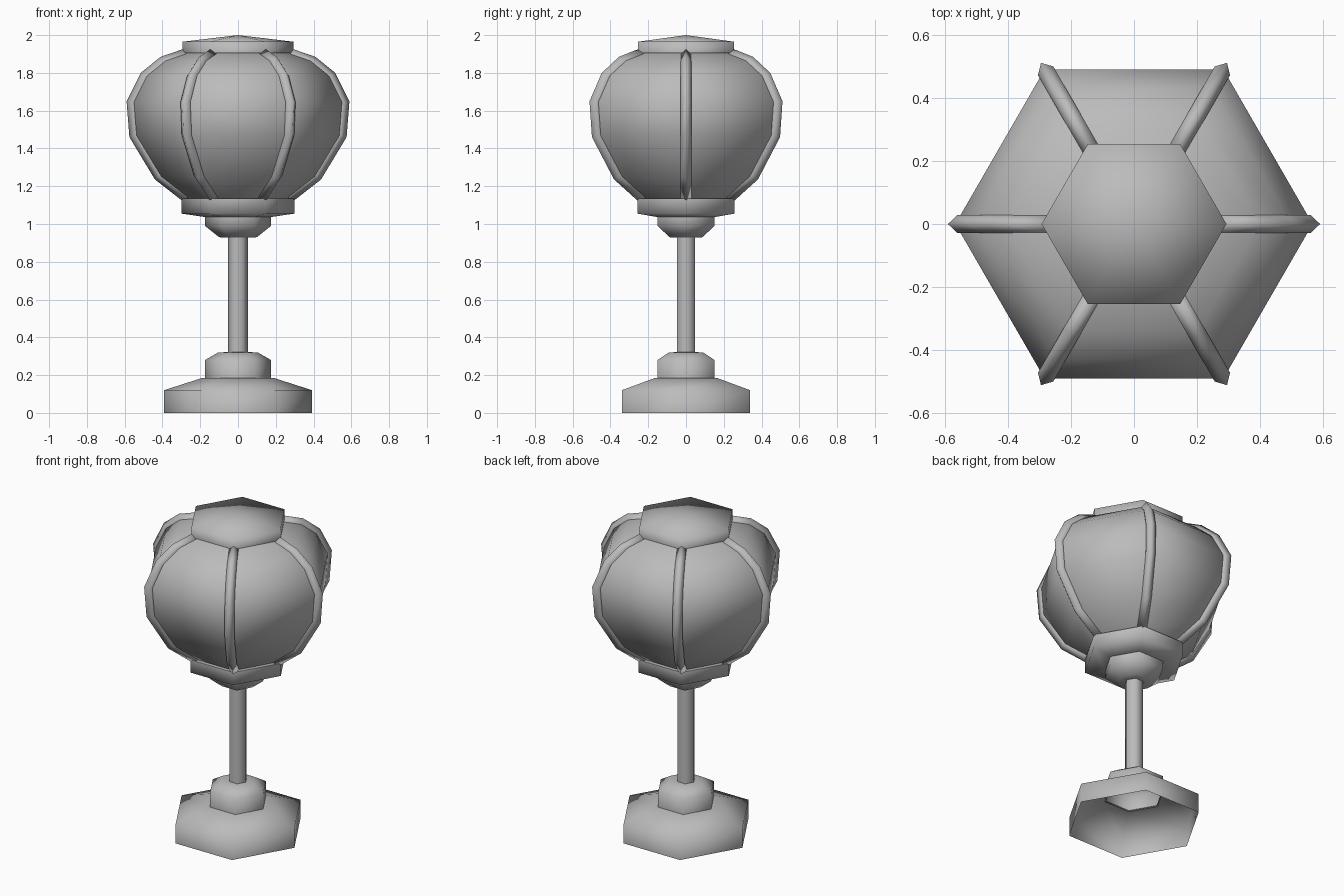
import bpy, bmesh, math

if "Cube" in bpy.data.objects:
    bpy.data.objects.remove(bpy.data.objects["Cube"])

grey = bpy.data.materials.new("plain grey")
grey.diffuse_color = (0.5, 0.5, 0.5, 1)
grey.use_nodes = True
grey.node_tree.nodes["Principled BSDF"].inputs["Base Color"].default_value = grey.diffuse_color
SIDES = 6


def finish(name, bm):
    bmesh.ops.remove_doubles(bm, verts=bm.verts, dist=1e-6)
    me = bpy.data.meshes.new(name)
    for f in bm.faces:
        f.smooth = True
    bm.to_mesh(me)
    bm.free()
    me.materials.append(grey)
    ob = bpy.data.objects.new(name, me)
    bpy.context.collection.objects.link(ob)
    return ob


def hex_lathe(name, profile):
    """Six-sided turned shell; profile is (radius, z) from bottom to top."""
    bm = bmesh.new()
    rings = []
    for r, z in profile:
        if r == 0:
            rings.append([bm.verts.new((0, 0, z))] * SIDES)
        else:
            rings.append([bm.verts.new((r * math.cos(i * math.tau / SIDES),
                                        r * math.sin(i * math.tau / SIDES), z))
                          for i in range(SIDES)])
    for a, b in zip(rings, rings[1:]):
        for i in range(SIDES):
            j = (i + 1) % SIDES
            quad = list(dict.fromkeys((a[i], a[j], b[j], b[i])))
            bm.faces.new(quad)
    return finish(name, bm)


def normals(path):
    """Outward unit normals along an upward (radius, z) path."""
    out = []
    for i in range(len(path)):
        p, q = path[max(i - 1, 0)], path[min(i + 1, len(path) - 1)]
        dr, dz = q[0] - p[0], q[1] - p[1]
        d = math.hypot(dr, dz)
        out.append((dz / d, -dr / d))
    return out


# Outer curve of the globe, along the ridge of the ribs
curve = [(0.285, 1.115), (0.44, 1.236), (0.575, 1.46), (0.59, 1.65),
         (0.515, 1.80), (0.41, 1.885), (0.285, 1.928)]
norm = normals(curve)


def inset(d):
    return [(r - n[0] * d, z - n[1] * d) for (r, z), n in zip(curve, norm)]


# Hollow foot, column and post
hex_lathe("foot", [(0.392, 0), (0.392, 0.12), (0.19, 0.185), (0.17, 0.185)])
hex_lathe("foot_column", [(0.175, 0.18), (0.175, 0.28), (0.105, 0.32), (0.05, 0.322)])
hex_lathe("post", [(0.054, 0.31), (0.054, 0.94)])

# Flared holder and collar under the globe
hex_lathe("holder", [(0.05, 0.928), (0.1, 0.93), (0.175, 0.99), (0.175, 1.04)])
hex_lathe("collar", [(0.17, 1.036), (0.298, 1.055), (0.298, 1.135)])
hex_lathe("collar_top", [(0.298, 1.135), (0.24, 1.135)])

# Globe panels
hex_lathe("globe", inset(0.024))

# Ribs over the corners: ridged strips following the curve
for k in range(SIDES):
    ang = k * math.tau / SIDES
    c, s = math.cos(ang), math.sin(ang)
    bm = bmesh.new()
    rows = []
    for depth, w in ((0, 0), (0.03, 0.028), (0.05, 0.026), (0.05, -0.026), (0.03, -0.028)):
        rows.append([bm.verts.new((r * c - w * s, r * s + w * c, z))
                     for r, z in inset(depth)])
    n = len(rows)
    for i in range(n):
        a, b = rows[i], rows[(i + 1) % n]
        for j in range(len(curve) - 1):
            bm.faces.new((a[j], b[j], b[j + 1], a[j + 1]))
    bm.faces.new([row[0] for row in reversed(rows)])
    bm.faces.new([row[-1] for row in rows])
    bmesh.ops.recalc_face_normals(bm, faces=bm.faces)
    finish("rib_%d" % (k + 1), bm)

# Cap on top
hex_lathe("cap", [(0.293, 1.905), (0.293, 1.965), (0, 2.0)])
hex_lathe("cap_underside", [(0.2, 1.905), (0.293, 1.905)])
